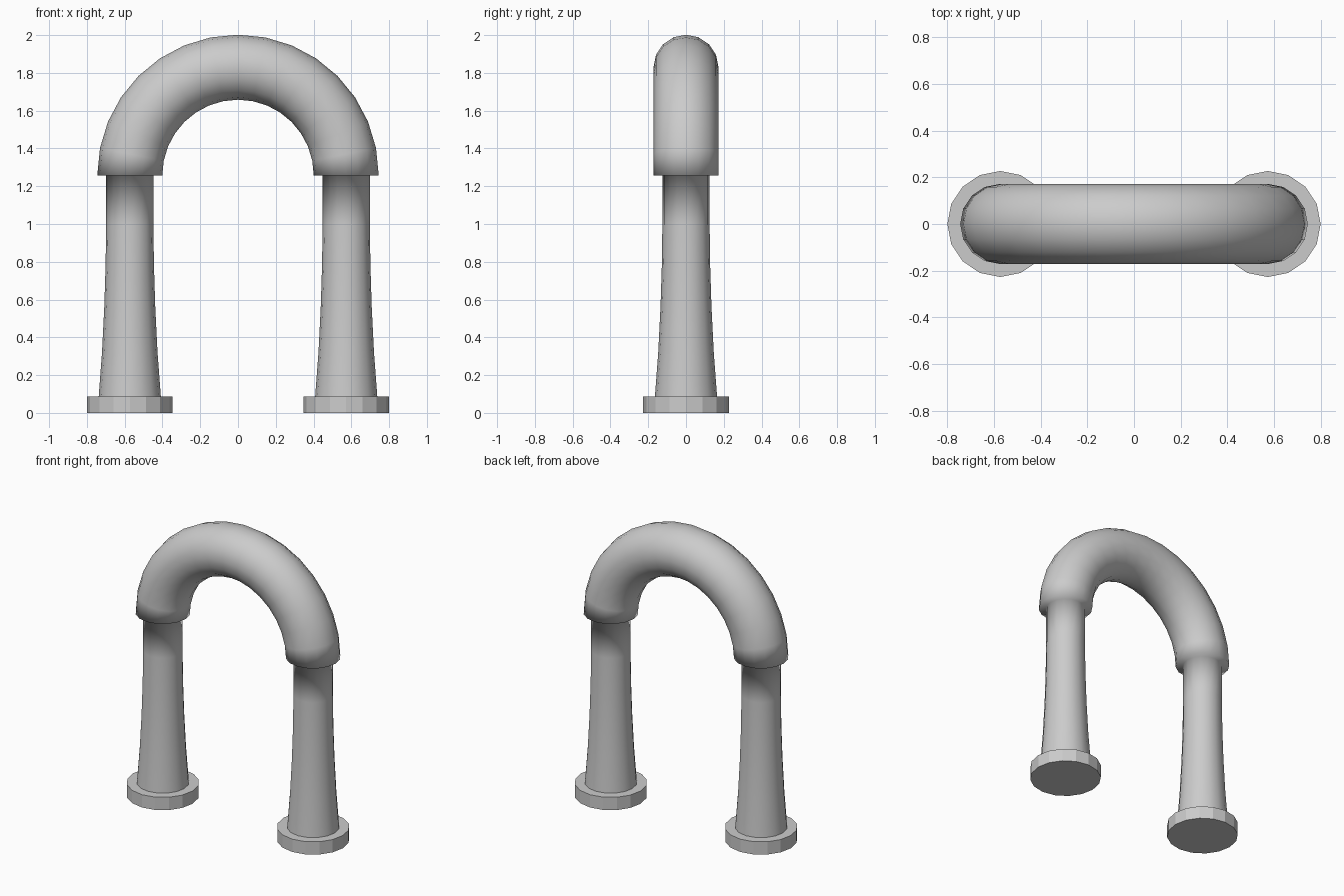
import bpy, bmesh
from math import sin, cos, pi
from mathutils import Vector

if "Cube" in bpy.data.objects:
    bpy.data.objects.remove(bpy.data.objects["Cube"])

SIDES = 16
LEG_X = 0.573      # arch centreline radius and leg offset
SPRING_Z = 1.257   # height where arch meets legs
TUBE_R = 0.172
# leg profile from the arch down: (height, radius)
LEG = [(SPRING_Z, 0.125), (1.0, 0.125), (0.78, 0.128), (0.56, 0.135),
       (0.32, 0.147), (0.08, 0.165)]


def ring(bm, centre, outward, radius):
    side = Vector((0, 1, 0))
    return [bm.verts.new(centre + radius * (cos(2 * pi * i / SIDES) * outward
                                            + sin(2 * pi * i / SIDES) * side))
            for i in range(SIDES)]


def finish(bm, name, smooth):
    bmesh.ops.recalc_face_normals(bm, faces=bm.faces)
    for f in bm.faces:
        f.smooth = smooth
    mesh = bpy.data.meshes.new(name)
    bm.to_mesh(mesh)
    bm.free()
    obj = bpy.data.objects.new(name, mesh)
    bpy.context.collection.objects.link(obj)


# Arch tube continuing through stepped ends into the flared legs
bm = bmesh.new()
rings = []
for z, r in reversed(LEG):
    rings.append(ring(bm, Vector((LEG_X, 0, z)), Vector((1, 0, 0)), r))
for k in range(17):
    a = pi * k / 16
    out = Vector((cos(a), 0, sin(a)))
    rings.append(ring(bm, out * LEG_X + Vector((0, 0, SPRING_Z)), out, TUBE_R))
for z, r in LEG:
    rings.append(ring(bm, Vector((-LEG_X, 0, z)), Vector((-1, 0, 0)), r))
for a, b in zip(rings, rings[1:]):
    for i in range(SIDES):
        j = (i + 1) % SIDES
        bm.faces.new((a[i], a[j], b[j], b[i]))
finish(bm, "arch_and_legs", True)

# Flat-sided foot discs
for name, s in (("left_foot", -1), ("right_foot", 1)):
    bm = bmesh.new()
    low = ring(bm, Vector((s * LEG_X, 0, 0)), Vector((1, 0, 0)), 0.227)
    high = ring(bm, Vector((s * LEG_X, 0, 0.088)), Vector((1, 0, 0)), 0.227)
    bm.faces.new(low)
    bm.faces.new(high)
    for i in range(SIDES):
        j = (i + 1) % SIDES
        bm.faces.new((low[i], low[j], high[j], high[i]))
    finish(bm, name, False)
